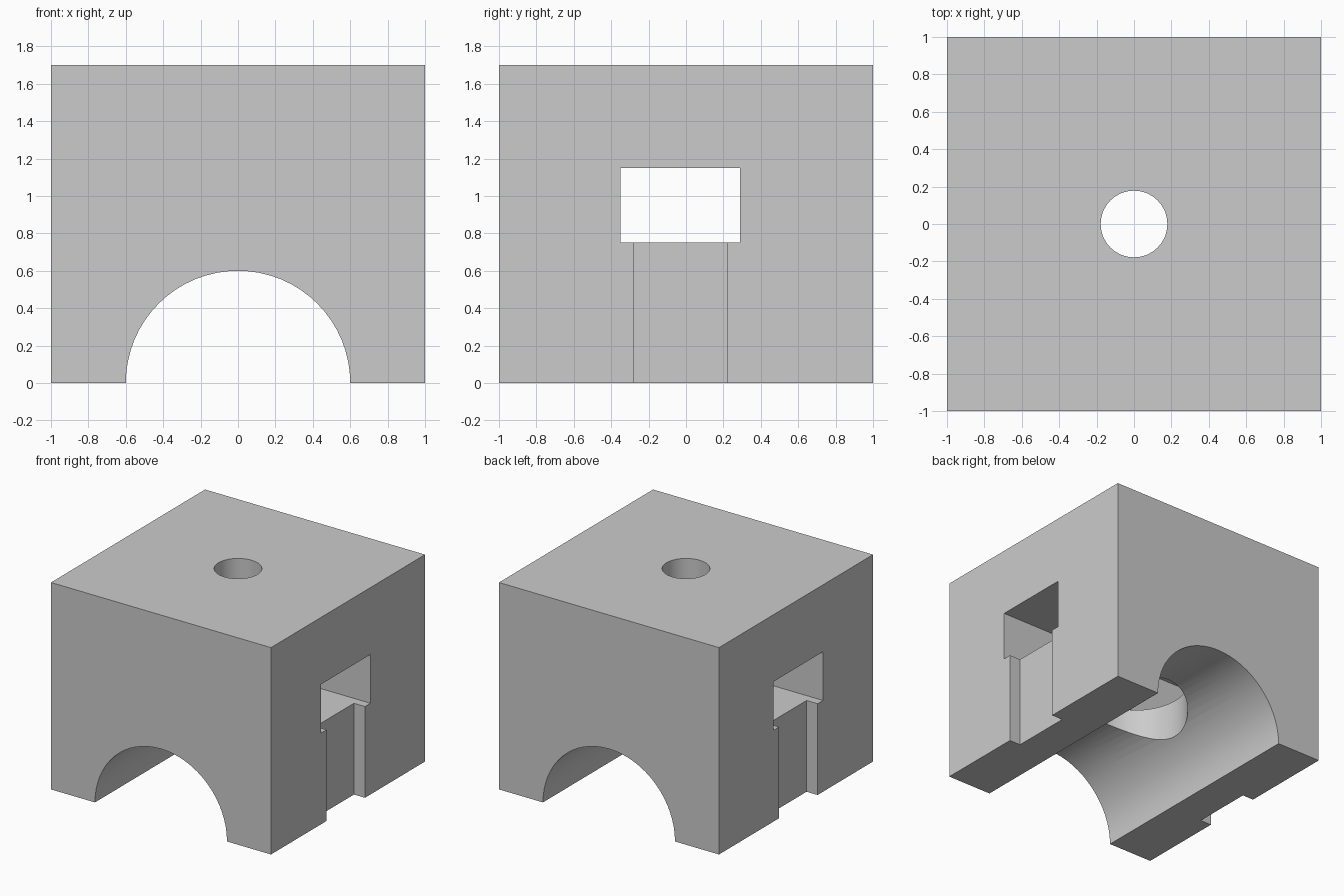
import bpy
import math

cube = bpy.data.objects.get("Cube")
if cube:
    bpy.data.objects.remove(cube, do_unlink=True)

grey = bpy.data.materials.new("plain grey")
grey.use_nodes = True
grey.diffuse_color = (0.6, 0.6, 0.6, 1)
grey.node_tree.nodes["Principled BSDF"].inputs["Base Color"].default_value = (0.6, 0.6, 0.6, 1)


def box(name, low, high):
    """Axis-aligned box between two corners."""
    centre = [(a + b) / 2 for a, b in zip(low, high)]
    bpy.ops.mesh.primitive_cube_add(size=1, location=centre)
    obj = bpy.context.object
    obj.name = name
    obj.scale = [b - a for a, b in zip(low, high)]
    bpy.ops.object.transform_apply(location=True, rotation=True, scale=True)
    obj.data.materials.append(grey)
    return obj


def cylinder(name, radius, depth, location, rotation=(0, 0, 0)):
    bpy.ops.mesh.primitive_cylinder_add(
        vertices=64, radius=radius, depth=depth, location=location, rotation=rotation)
    obj = bpy.context.object
    obj.name = name
    bpy.ops.object.transform_apply(location=True, rotation=True, scale=True)
    obj.data.materials.append(grey)
    return obj


# Main block
block = box("block", (-1, -1, 0), (1, 1, 1.7))

# Cutters: arch along y, wide bore from below, slot along x, bolt hole from above
cutters = [
    cylinder("arch_cutter", 0.6, 3, (0, 0, 0), (math.pi / 2, 0, 0)),
    cylinder("lower_bore_cutter", 0.41, 0.85, (0, 0, 0.325)),
    box("slot_cutter", (-1.5, -0.35, 0.75), (1.5, 0.29, 1.15)),
    cylinder("upper_hole_cutter", 0.178, 1, (0, 0, 1.5)),
]

# Shallow upright groove below the slot on each side
for name, x in (("left", 1), ("right", -1)):
    cutters.append(box(name + "_groove_cutter",
                       (x - 0.1, -0.28, -0.2), (x + 0.1, 0.22, 0.9)))

for cutter in cutters:
    cut = block.modifiers.new(cutter.name, "BOOLEAN")
    cut.operation = "DIFFERENCE"
    cut.solver = "EXACT"
    cut.object = cutter
    bpy.ops.object.select_all(action="DESELECT")
    block.select_set(True)
    bpy.context.view_layer.objects.active = block
    bpy.ops.object.modifier_apply(modifier=cut.name)
    bpy.data.objects.remove(cutter, do_unlink=True)

# Smooth curved walls, crisp edges
bpy.ops.object.shade_smooth_by_angle(angle=math.radians(30))
